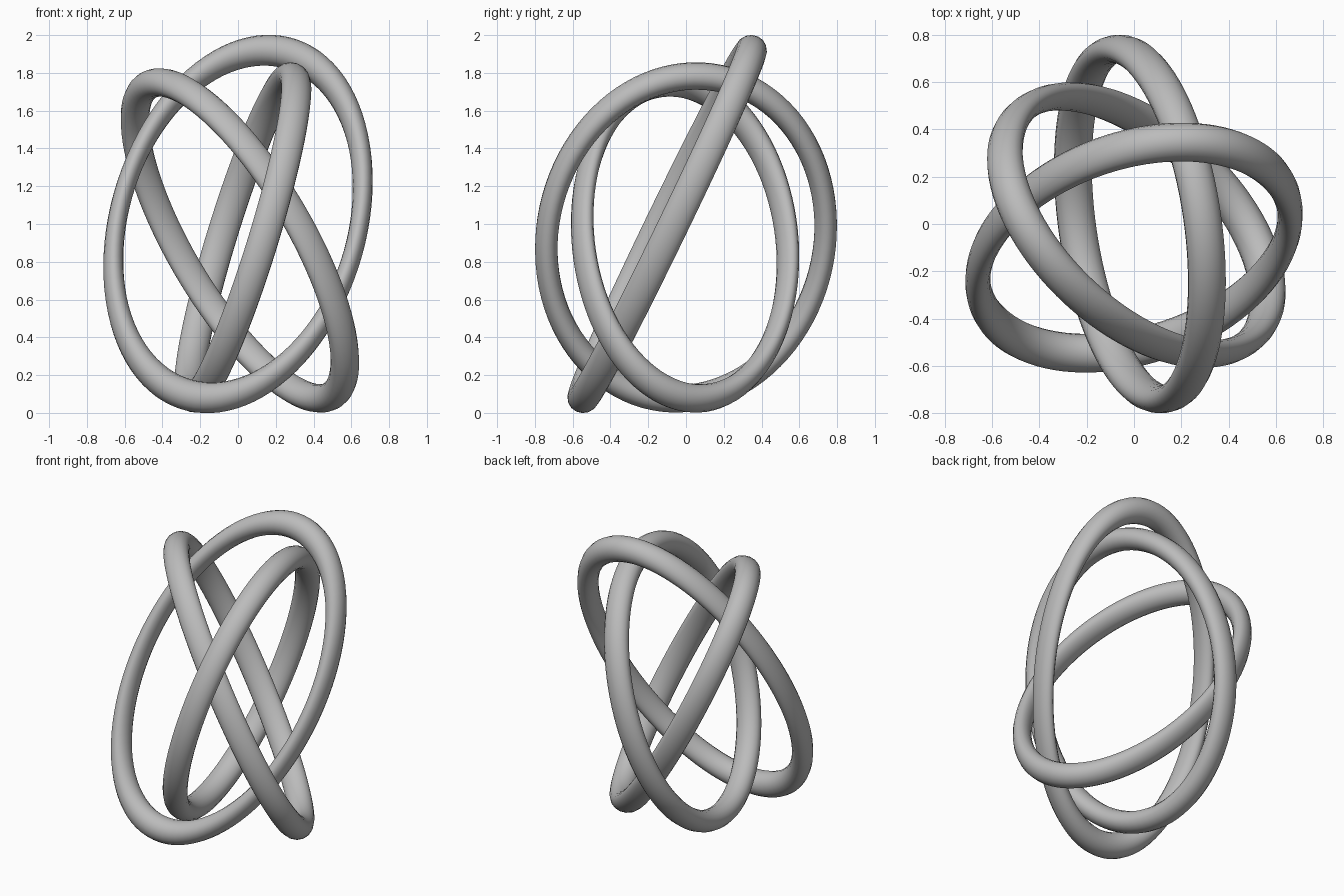
import bpy
from mathutils import Matrix, Vector

cube = bpy.data.objects.get("Cube")
if cube:
    bpy.data.objects.remove(cube, do_unlink=True)

# Single grey material
grey = bpy.data.materials.new("plain_grey")
grey.use_nodes = True
colour = (0.5, 0.5, 0.5, 1)
grey.diffuse_color = colour
grey.node_tree.nodes["Principled BSDF"].inputs["Base Color"].default_value = colour


def add_ring(name, centre, long_axis, long_radius, short_axis, short_radius):
    """Stretch a round torus into an oval ring along two given axes."""
    bpy.ops.mesh.primitive_torus_add(major_radius=1, minor_radius=0.08,
                                     major_segments=96, minor_segments=16)
    ring = bpy.context.object
    ring.name = name
    u = Vector(long_axis).normalized()
    n = u.cross(Vector(short_axis)).normalized()
    v = n.cross(u)
    turn = Matrix((u, v, n)).transposed().to_4x4()
    size = Matrix.Diagonal((long_radius, short_radius, 1.02, 1))
    ring.matrix_world = Matrix.Translation(centre) @ turn @ size
    ring.data.materials.append(grey)
    bpy.ops.object.shade_smooth()


# Three linked oval rings
add_ring("wide_ring", (0, -0.10, 1.0),
         (0.245, 0.427, 0.871), 1.042, (-0.969, 0.061, 0.243), 0.629)
add_ring("leaning_ring", (0.01, -0.005, 0.913),
         (-0.519, 0.059, 0.853), 0.955, (-0.40, 0.863, -0.305), 0.627)
add_ring("side_ring", (0.025, 0, 0.929),
         (0.285, 0.091, 0.954), 0.895, (0.165, -0.985, 0.045), 0.746)
